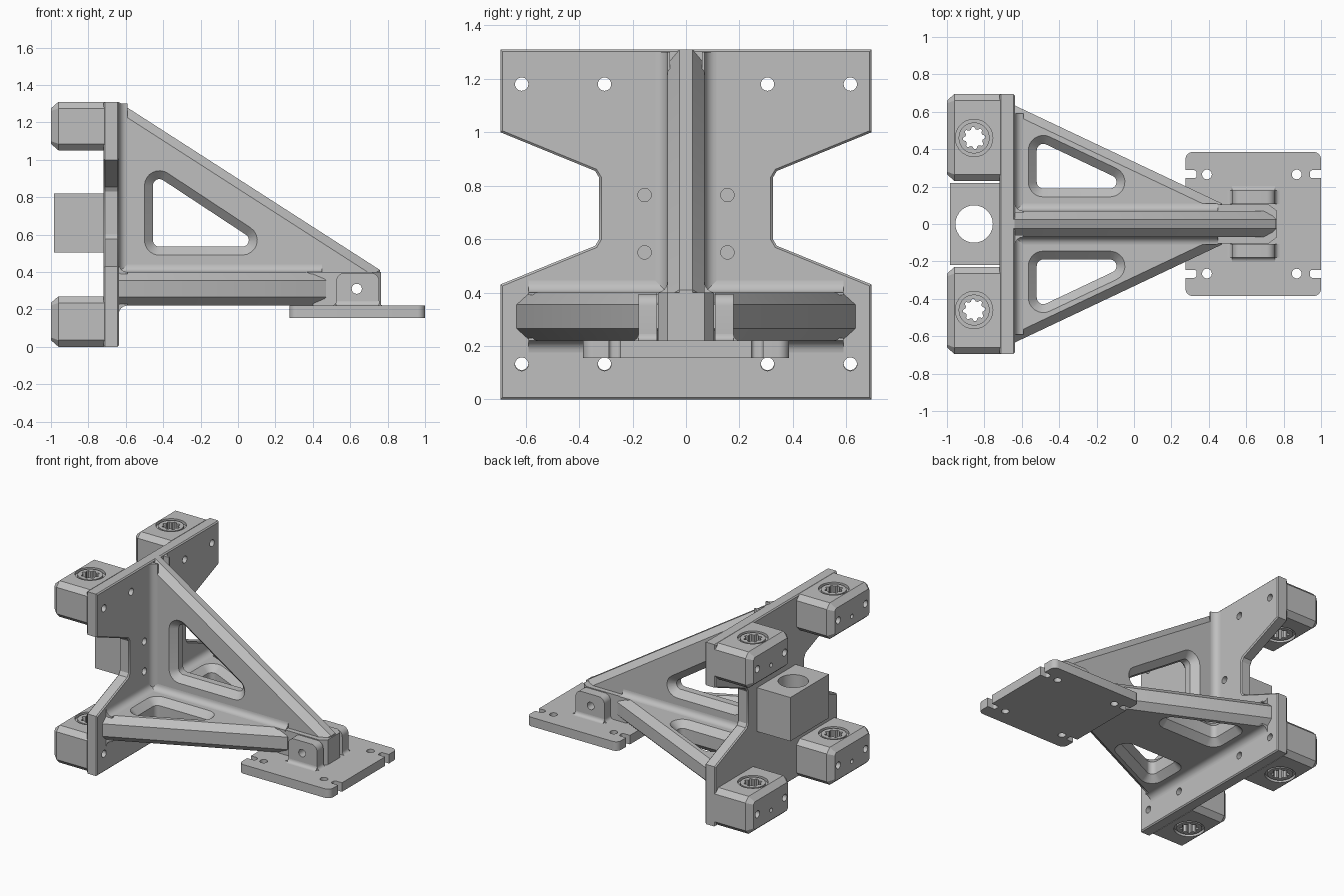
import bpy, bmesh
from math import sin, cos, pi, atan2, radians
from mathutils import Vector

if "Cube" in bpy.data.objects:
    bpy.data.objects.remove(bpy.data.objects["Cube"], do_unlink=True)

grey = bpy.data.materials.new("machined grey")
grey.use_nodes = True
grey.diffuse_color = (0.52, 0.52, 0.52, 1)
grey.node_tree.nodes["Principled BSDF"].inputs["Base Color"].default_value = grey.diffuse_color


# --- 2D outline helpers (counter-clockwise corners) ---
def normals(pts):
    out = []
    for i, p in enumerate(pts):
        d = Vector(pts[(i + 1) % len(pts)]) - Vector(p)
        out.append(Vector((d.y, -d.x)).normalized())
    return out


def inset(pts, d):
    n = normals(pts)
    return [Vector(p) - d * (n[i - 1] + n[i]) / (1 + n[i - 1].dot(n[i])) for i, p in enumerate(pts)]


def rounded(pts, r, grow=0, steps=8):
    n, out = normals(pts), []
    for i, c in enumerate(inset(pts, r)):
        a, b = (atan2(v.y, v.x) for v in (n[i - 1], n[i]))
        turn = (b - a) % (2 * pi)
        for k in range(steps + 1):
            t = a + turn * k / steps
            out.append(c + (r + grow) * Vector((cos(t), sin(t))))
    return out


def circle(u, v, r, n=28):
    return [(u + r * cos(2 * pi * k / n), v + r * sin(2 * pi * k / n)) for k in range(n)]


def rect(u0, u1, v0, v1):
    return [(u0, v0), (u1, v0), (u1, v1), (u0, v1)]


# --- solid helpers ---
def loft(name, rings):
    bm = bmesh.new()
    loops = [[bm.verts.new(p) for p in ring] for ring in rings]
    n = len(loops[0])
    for a, b in zip(loops, loops[1:]):
        for i in range(n):
            j = (i + 1) % n
            bm.faces.new((a[i], a[j], b[j], b[i]))
    bm.faces.new(loops[0])
    bm.faces.new(loops[-1])
    bmesh.ops.recalc_face_normals(bm, faces=bm.faces)
    mesh = bpy.data.meshes.new(name)
    bm.to_mesh(mesh)
    bm.free()
    mesh.materials.append(grey)
    ob = bpy.data.objects.new(name, mesh)
    bpy.context.collection.objects.link(ob)
    return ob


def sections(name, axis, parts):
    place = {"x": lambda p, d: (d, p[0], p[1]),
             "y": lambda p, d: (p[0], d, p[1]),
             "z": lambda p, d: (p[0], p[1], d)}[axis]
    return loft(name, [[place(p, d) for p in pts] for d, pts in parts])


def prism(name, axis, pts, lo, hi):
    return sections(name, axis, [(lo, pts), (hi, pts)])


def chamfered(name, axis, pts, lo, hi, c):
    small = inset(pts, c)
    return sections(name, axis, [(lo, small), (lo + c, pts), (hi - c, pts), (hi, small)])


def cut(ob, cutters):
    for cutter in cutters:
        mod = ob.modifiers.new("cut", "BOOLEAN")
        mod.operation, mod.solver, mod.object = "DIFFERENCE", "EXACT", cutter
        done = ob.evaluated_get(bpy.context.evaluated_depsgraph_get())
        mesh = bpy.data.meshes.new_from_object(done)
        ob.modifiers.clear()
        ob.data = mesh
        bpy.data.objects.remove(cutter, do_unlink=True)


def drill(axis, u, v, r, lo, hi):
    return prism("drill", axis, circle(u, v, r), lo, hi)


def window(axis, corners, lo, hi, r=0.08, c=0.045):
    wide, slim = rounded(corners, r, 0.02), rounded(corners, r, -c)
    return sections("window_cutter", axis,
                    [(lo - 0.02, wide), (lo + c, slim), (hi - c, slim), (hi + 0.02, wide)])


def fillet(name, start, end, u, v, r=0.045):
    u, v = Vector(u), Vector(v)
    prof = [-0.01 * (u + v), r * u - 0.01 * v]
    for k in range(7):
        t = pi / 2 * k / 6
        prof.append(r * (u + v) - r * (sin(t) * u + cos(t) * v))
    prof.append(r * v - 0.01 * u)
    return loft(name, [[Vector(e) + p for p in prof] for e in (start, end)])


SIDES = {"left": 1, "right": -1}
ROWS = {"lower": (0, 0.27), "upper": (1.05, 1.31)}

# Back plate with waisted outline
half = [(0.695, 0), (0.695, 0.43), (0.34, 0.575), (0.325, 0.60),
        (0.325, 0.83), (0.34, 0.855), (0.695, 1.0), (0.695, 1.31)]
outline = half + [(-y, z) for y, z in reversed(half)]
plate = chamfered("back_plate", "x", outline, -0.72, -0.637, 0.008)
holes = [(y, z) for y in (0.305, 0.615) for z in (0.132, 1.18)] + [(0.155, 0.55), (0.155, 0.765)]
cut(plate, [drill("x", s * y, z, 0.025, -0.8, -0.5) for y, z in holes for s in (1, -1)])

# Bearing blocks with bushings
for side, s in ((k, v) for k, v in SIDES.items()):
    for row, (z0, z1) in ROWS.items():
        y0, y1 = sorted((s * 0.23, s * 0.695))
        c, zm = 0.035, (z0 + z1) / 2
        prof = [(y0 + c, z0), (y1 - c, z0), (y1, z0 + c), (y1, z1 - c),
                (y1 - c, z1), (y0 + c, z1), (y0, z1 - c), (y0, z0 + c)]
        block = sections(f"{row}_{side}_bearing_block", "x",
                         [(-1, inset(prof, c)), (-0.96, prof), (-0.715, prof)])
        cx, cy = -0.855, s * 0.46
        cut(block, [drill("z", cx, cy, 0.1, z0 - 0.1, z1 + 0.1)]
            + [drill("x", s * y, zm, 0.025, -1.1, -0.6) for y in (0.305, 0.615)]
            + [drill("x", cy, zm - 0.03, 0.015, -1.1, -0.94)])
        for part, r, gap in (("collar", 0.101, 0.02), ("bushing", 0.083, 0.004)):
            tube = prism(f"{row}_{side}_{part}", "z", circle(cx, cy, r), z0 + gap, z1 - gap)
            star = [Vector((cx, cy)) + (0.06 if k % 4 < 2 else 0.047)
                    * Vector((cos(k * pi / 16), sin(k * pi / 16))) for k in range(32)]
            cut(tube, [prism("star_cutter", "z", star, z0 - 0.1, z1 + 0.1)])

# Nut block between the bearings
nut = prism("nut_block", "x", rect(-0.22, 0.22, 0.505, 0.82), -0.985, -0.715)
cut(nut, [drill("z", -0.855, 0, 0.1, 0.4, 0.9)])

# Upright triangular web
pin = (0.635, 0.31, 0.027, -0.4, 0.4)
web = chamfered("upright_web", "y", [(-0.70, 0.25), (0.76, 0.25), (0.76, 0.41),
                                     (-0.64, 1.31), (-0.70, 1.31)], -0.07, 0.07, 0.045)
cut(web, [window("y", [(-0.5, 0.49), (0.29, 0.49), (-0.5, 1.01)], -0.07, 0.07), drill("y", *pin)])

# Level triangular web
shelf_half = [(-0.70, -0.635), (-0.64, -0.635), (0.47, -0.11)]
shelf = chamfered("level_web", "z", shelf_half + [(x, -y) for x, y in reversed(shelf_half)],
                  0.22, 0.40, 0.045)
tri = [(-0.565, 0.145), (0.228, 0.145), (-0.565, 0.52)]
cut(shelf, [window("z", tri, 0.22, 0.40),
            window("z", [(x, -y) for x, y in reversed(tri)], 0.22, 0.40)])

# Nose where the webs meet
nose_half = [(0.40, -0.105), (0.72, -0.105), (0.765, -0.07)]
nose = prism("nose", "z", nose_half + [(x, -y) for x, y in reversed(nose_half)], 0.21, 0.40)
cut(nose, [drill("y", *pin)])

# Mounting foot with holes and edge notches
foot = prism("mounting_foot", "z", rounded(rect(0.275, 1.0, -0.385, 0.385), 0.04), 0.155, 0.22)
cutters = []
for s in SIDES.values():
    y0, y1 = sorted((s * 0.245, s * 0.288))
    cutters += [drill("z", x, s * 0.265, 0.026, 0, 0.5) for x in (0.39, 0.87)]
    cutters += [prism("notch", "z", rounded(rect(a, b, y0, y1), 0.015), 0, 0.5)
                for a, b in ((0.2, 0.335), (0.94, 1.1))]
cut(foot, cutters)

# Lugs and blended corners, mirrored left and right
for side, s in SIDES.items():
    lo, hi = sorted((s * 0.108, s * 0.178))
    lug = prism(f"{side}_lug", "y", rounded(rect(0.525, 0.755, 0.16, 0.395), 0.045), lo, hi)
    cut(lug, [drill("y", *pin)])
    out, up, fwd = (0, s, 0), (0, 0, 1), (1, 0, 0)
    fillet(f"{side}_lug_fillet", (0.525, s * 0.178, 0.22), (0.755, s * 0.178, 0.22), out, up, 0.025)
    for end, x, d in (("rear", 0.525, (-1, 0, 0)), ("front", 0.755, fwd)):
        fillet(f"{side}_lug_{end}_fillet", (x, lo, 0.22), (x, hi, 0.22), d, up, 0.025)
    fillet(f"{side}_upright_fillet", (-0.637, s * 0.07, 0.38), (-0.637, s * 0.07, 1.3), out, fwd)
    fillet(f"{side}_web_fillet", (-0.65, s * 0.07, 0.40), (0.45, s * 0.07, 0.40), out, up, 0.04)
    for level, z, d in (("top", 0.40, up), ("under", 0.22, (0, 0, -1))):
        fillet(f"{side}_{level}_shelf_fillet", (-0.637, 0, z), (-0.637, s * 0.59, z), fwd, d)

# Smooth curved walls, keep machined edges sharp
for ob in bpy.context.collection.objects:
    if ob.type == "MESH" and grey.name in ob.data.materials:
        ob.data.shade_smooth()
        ob.data.set_sharp_from_angle(angle=radians(30))
